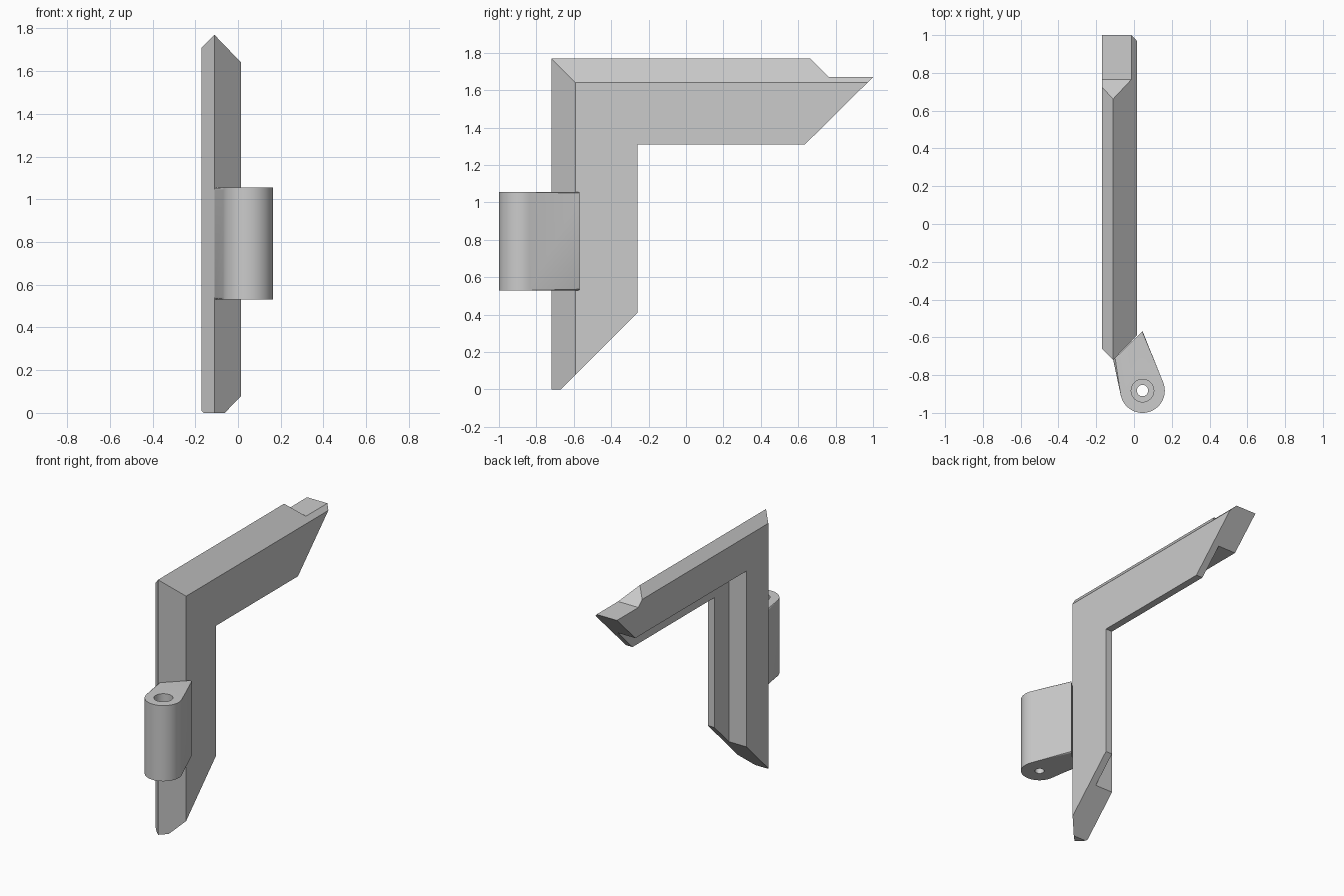
import bpy
import bmesh
import math

old = bpy.data.objects.get("Cube")
if old:
    bpy.data.objects.remove(old, do_unlink=True)

grey = bpy.data.materials.new("plain_grey")
grey.use_nodes = True
colour = (0.6, 0.6, 0.6, 1)
grey.diffuse_color = colour
grey.node_tree.nodes["Principled BSDF"].inputs["Base Color"].default_value = colour


def make_object(name, bm):
    bmesh.ops.recalc_face_normals(bm, faces=bm.faces[:])
    mesh = bpy.data.meshes.new(name)
    bm.to_mesh(mesh)
    bm.free()
    mesh.materials.append(grey)
    obj = bpy.data.objects.new(name, mesh)
    bpy.context.collection.objects.link(obj)
    return obj


def loft(rings):
    """Skin a list of matching point rings and cap both ends."""
    bm = bmesh.new()
    loops = [[bm.verts.new(p) for p in ring] for ring in rings]
    n = len(loops[0])
    for a, b in zip(loops, loops[1:]):
        for i in range(n):
            j = (i + 1) % n
            bm.faces.new((a[i], a[j], b[j], b[i]))
    bm.faces.new(loops[0])
    bm.faces.new(loops[-1])
    return bm


def cut(obj, cutter, operation):
    cutter.hide_render = True
    mod = obj.modifiers.new("cut", "BOOLEAN")
    mod.object = cutter
    mod.operation = operation
    mod.solver = "EXACT"
    bpy.context.view_layer.objects.active = obj
    bpy.ops.object.modifier_apply(modifier=mod.name)
    bpy.data.objects.remove(cutter, do_unlink=True)


def smooth(obj):
    bpy.ops.object.select_all(action="DESELECT")
    obj.select_set(True)
    bpy.context.view_layer.objects.active = obj
    bpy.ops.object.shade_smooth_by_angle(angle=math.radians(30))


# Mitred frame: rebated moulding section (depth from outer face, x)
FRONT, TOP = -0.72, 1.77
section = [(0, -0.11), (0.13, 0.015), (0.46, 0.015), (0.46, -0.035),
           (0.30, -0.035), (0.30, -0.17), (0.06, -0.17)]
frame = make_object("corner_frame", loft([
    [(x, FRONT + d, -0.3) for d, x in section],
    [(x, FRONT + d, TOP - d) for d, x in section],
    [(x, 1.3, TOP - d) for d, x in section],
]))

# Side outline trims both angled ends and the notch in the arm tip
outline = [(-0.9, 0), (-0.67, 0), (-0.2, 0.47), (-0.2, 1.2), (0.525, 1.2),
           (1.0, 1.67), (0.765, 1.67), (0.56, 1.87), (-0.9, 1.87)]
trim = make_object("trim_outline", loft(
    [[(x, y, z) for y, z in outline] for x in (-0.5, 0.5)]))
cut(frame, trim, "INTERSECT")

# Hinge knuckle: teardrop with a flat back against the frame bevel
CX, CY, R, LOW, HIGH = 0.045, -0.882, 0.118, 0.53, 1.055
teardrop = [(0.045, -0.567), (-0.11, -0.72)]
for i in range(33):
    a = math.radians(194 + (383 - 194) * i / 32)
    teardrop.append((CX + R * math.cos(a), CY + R * math.sin(a)))
bm = loft([[(x, y, z) for x, y in teardrop] for z in (LOW, HIGH)])


def is_rim(edge):
    a, b = (v.co for v in edge.verts)
    back = min(a.y, b.y) > -0.73 and max(a.y, b.y) > -0.6
    return abs(a.z - b.z) < 0.001 and not back


bmesh.ops.bevel(bm, geom=[e for e in bm.edges if is_rim(e)], offset=0.012,
                segments=3, profile=0.5, affect="EDGES")
hinge = make_object("hinge_knuckle", bm)


# Pin hole with a wider bore from the top
def bore(radius, low, high):
    ring = [(CX + radius * math.cos(math.tau * i / 32),
             CY + radius * math.sin(math.tau * i / 32)) for i in range(32)]
    return make_object("bore_cutter", loft(
        [[(x, y, z) for x, y in ring] for z in (low, high)]))


cut(hinge, bore(0.03, 0.4, 1.2), "DIFFERENCE")
cut(hinge, bore(0.06, 0.8, 1.2), "DIFFERENCE")
smooth(hinge)
